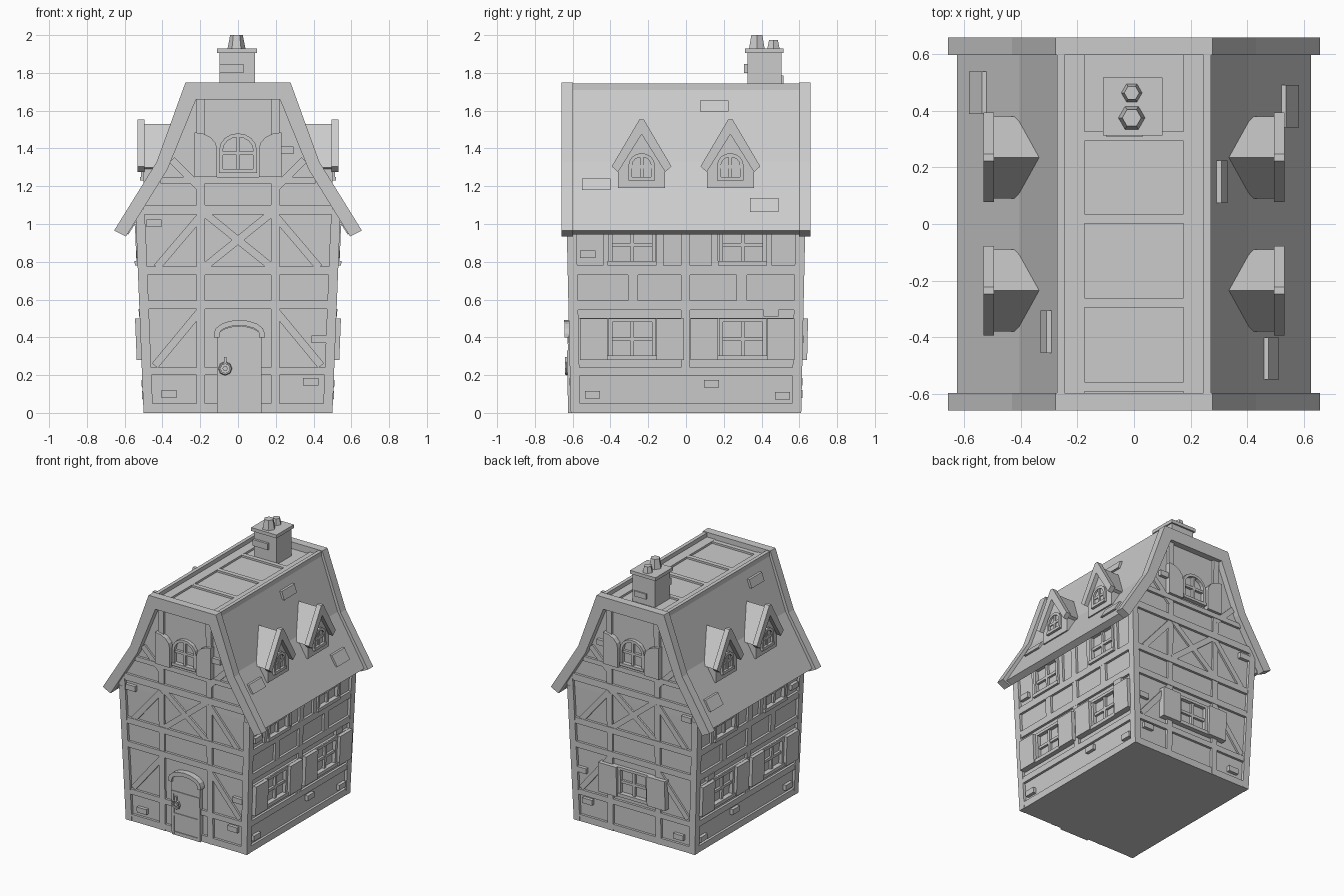
import bpy, bmesh, math

if "Cube" in bpy.data.objects:
    bpy.data.objects.remove(bpy.data.objects["Cube"])

# ---------- helpers ----------
def build(name, solids):
    """Each solid: (polygon in u,v; depth start; depth end; mapping to world)."""
    bm = bmesh.new()
    for poly, d0, d1, M in solids:
        a = [bm.verts.new(M(u, v, d0)) for u, v in poly]
        b = [bm.verts.new(M(u, v, d1)) for u, v in poly]
        bm.faces.new(a)
        bm.faces.new(b[::-1])
        n = len(a)
        for i in range(n):
            j = (i + 1) % n
            bm.faces.new((a[i], b[i], b[j], a[j]))
    bmesh.ops.recalc_face_normals(bm, faces=bm.faces)
    me = bpy.data.meshes.new(name)
    bm.to_mesh(me)
    bm.free()
    ob = bpy.data.objects.new(name, me)
    bpy.context.collection.objects.link(ob)
    return ob

def rect(u0, u1, v0, v1):
    return [(u0, v0), (u1, v0), (u1, v1), (u0, v1)]

def bar(u0, v0, u1, v1, w=0.04):
    l = math.hypot(u1 - u0, v1 - v0)
    a, b = -(v1 - v0) / l * w / 2, (u1 - u0) / l * w / 2
    return [(u0 + a, v0 + b), (u1 + a, v1 + b), (u1 - a, v1 - b), (u0 - a, v0 - b)]

def arch(c, hw, z0, zs, rise, n=8):
    top = [(c + hw * math.cos(math.pi * i / n), zs + rise * math.sin(math.pi * i / n)) for i in range(n + 1)]
    return [(c + hw, z0)] + top + [(c - hw, z0)]

def arch_band(c, hw, z0, zs, rise, t):
    return arch(c, hw, z0, zs, rise) + arch(c, hw - t, z0, zs, rise - t)[::-1]

def mir(poly):
    return [(-u, v) for u, v in poly]

def both(poly):
    half = list(poly)
    return half + mir(half)[::-1]

# wall mappings: walls lean outwards up to z = 1
def end_map(s):
    return lambda u, v, d: (u, s * (0.61 + 0.022 * min(v, 1) + d), v)

def side_map(s):
    return lambda u, v, d: (s * (0.5 + 0.04 * min(v, 1) + d), u, v)

def roof_x(z):
    return 0.405 + (1.33 - z) * (0.603 if z < 1.33 else 0.345)

def roof_map(s):
    return lambda u, v, d: (s * (roof_x(v) + d), u, v)

def dormer_map(s, yc):
    return lambda u, v, d: (s * (0.50 + d), yc + u, v)

def along_y(u, v, d):
    return (u, d, v)

def window(name, M, c, hw, z0, z1):
    zm = (z0 + z1) / 2
    parts = [(rect(c - hw, c - hw + 0.02, z0, z1), -0.025, 0.006, M),
             (rect(c + hw - 0.02, c + hw, z0, z1), -0.025, 0.006, M),
             (rect(c - hw, c + hw, z1 - 0.02, z1), -0.025, 0.007, M),
             (rect(c - hw - 0.005, c + hw + 0.005, z0, z0 + 0.025), -0.025, 0.015, M),
             (rect(c - 0.01, c + 0.01, z0, z1), -0.025, -0.002, M),
             (rect(c - hw, c + hw, zm - 0.01, zm + 0.01), -0.025, -0.003, M)]
    build(name, parts)

def shutters(name, M, c, inner, width, z0, z1):
    build(name, [(rect(c + s * inner, c + s * (inner + width), z0, z1), -0.02, 0.025, M) for s in (-1, 1)])

def arched_window(name, M, hw, z0, zs, rise, out):
    zm = (z0 + zs + rise) / 2
    build(name, [(arch_band(0, hw, z0, zs, rise, 0.02), -0.025, out, M),
                 (rect(-hw, hw, z0, z0 + 0.02), -0.025, out + 0.005, M),
                 (rect(-0.009, 0.009, z0, zs + rise - 0.01), -0.025, out - 0.006, M),
                 (rect(-hw, hw, zm - 0.009, zm + 0.009), -0.025, out - 0.007, M)])

# ---------- plaster core ----------
core = lambda u, v, d: (u, d * (0.59 + 0.022 * min(v, 1)), v)
build("plaster_walls", [
    (both([(0.48, 0.0), (0.52, 1.0)]), -1, 1, core),
    (both([(0.52, 1.0), (0.52, 1.06), (0.39, 1.29), (0.24, 1.69)]), -1, 1, core)])

# ---------- front and back ----------
for s, name in ((-1, "front"), (1, "back")):
    M = end_map(s)
    T = []
    for p in ([(0.455, 0), (0.5, 0), (0.5432, 1.08), (0.495, 1.08)],
              rect(0.175, 0.22, 0, 1.67)):
        T += [(p, -0.05, 0, M), (mir(p), -0.05, 0, M)]
    for z0, z1, w in ((0, 0.05, 0.48), (0.2, 0.24, 0.48), (0.55, 0.595, 0.5),
                      (0.73, 0.775, 0.5), (1.05, 1.1, 0.5), (1.215, 1.25, 0.41)):
        T.append((rect(-w, w, z0, z1), -0.05, -0.002, M))
    for b in ((0.44, 0.25, 0.2, 0.54), (0.43, 0.77, 0.2, 1.04), (0.2, 1.19, 0.35, 1.34),
              (0.18, 0.77, -0.18, 1.06)):
        T += [(bar(*b), -0.05, -0.005, M), (mir(bar(*b)), -0.05, -0.006, M)]
    build(name + "_timbers", T)
    build(name + "_bricks", [(rect(u - 0.04, u + 0.04, v - 0.02, v + 0.02), -0.03, 0.004, M)
          for u, v in ((-0.365, 0.1), (0.385, 0.165), (0.43, 0.39), (-0.445, 1.005), (0.255, 1.39))])
    # attic window with curved shutters
    arched_window(name + "_attic_window", M, 0.1, 1.27, 1.39, 0.09, 0.006)
    sh = [(0.11, 1.25), (0.23, 1.25), (0.23, 1.485)] + \
         [(0.23 - 0.12 * math.sin(a), 1.395 + 0.09 * math.cos(a)) for a in (0.4, 0.8, 1.2, 1.57)]
    build(name + "_attic_shutters", [(sh, -0.02, 0.018, M), (mir(sh), -0.02, 0.018, M)])

window("back_window", end_map(1), 0, 0.125, 0.28, 0.5)
shutters("back_shutters", end_map(1), 0, 0.125, 0.15, 0.28, 0.5)

# ---------- door ----------
F = end_map(-1)
build("door", [(arch(0.007, 0.118, 0, 0.4, 0.06), -0.03, 0.008, F),
               (rect(-0.11, -0.09, 0, 0.33), 0, 0.014, F), (rect(0.105, 0.125, 0, 0.33), 0, 0.014, F)] +
      [(rect(-0.11, 0.125, a, b), 0, 0.013, F) for a, b in ((0, 0.025), (0.145, 0.165), (0.31, 0.33))])
build("door_arch", [(arch_band(0.007, 0.135, 0.4, 0.42, 0.072, 0.03), -0.02, 0.024, F)])
ring = lambda r: [(-0.068 + r * math.cos(i * math.pi / 3), 0.235 + r * math.sin(i * math.pi / 3)) for i in range(6)]
build("knocker_plate", [(ring(0.014), 0, 0.024, F), (rect(-0.075, -0.061, 0.26, 0.295), 0, 0.024, F)])
bpy.ops.mesh.primitive_torus_add(major_segments=8, minor_segments=5, major_radius=0.03, minor_radius=0.007,
                                 location=F(-0.068, 0.235, 0.018), rotation=(math.pi / 2, 0, 0))
bpy.context.object.name = "knocker_ring"

# ---------- long sides ----------
for s, name in ((1, "right"), (-1, "left")):
    M = side_map(s)
    T = []
    for p in ([(0.56, 0), (0.61, 0), (0.632, 1.0), (0.58, 1.0)],):
        T += [(p, -0.05, 0, M), (mir(p), -0.05, 0, M)]
    for z0, z1 in ((0, 0.05), (0.195, 0.24), (0.5, 0.5 + 0.002), (0.545, 0.595), (0.73, 0.78)):
        T.append((rect(-0.59, 0.59, z0, z1), -0.05, -0.002, M))
    T.append((rect(-0.027, 0.022, 0.24, 1.0), -0.05, -0.003, M))
    for y in (-0.28, 0.295):
        T.append((rect(y - 0.027, y + 0.027, 0.59, 0.735), -0.05, -0.003, M))
        for k in (-1, 1):
            T.append((rect(y + k * 0.125, y + k * 0.16, 0.78, 1.0), -0.05, -0.004, M))
    build(name + "_timbers", T)
    build(name + "_bricks", [(rect(u - 0.04, u + 0.04, v - 0.02, v + 0.02), -0.03, 0.004, M)
          for u, v in ((-0.495, 0.095), (0.51, 0.09), (0.135, 0.155), (0.45, 0.53), (-0.52, 0.84))])
    for i, y in enumerate((-0.285, 0.3)):
        window(f"{name}_lower_window_{i}", M, y, 0.125, 0.28, 0.5)
        shutters(f"{name}_lower_shutters_{i}", M, y, 0.13, 0.145, 0.28, 0.5)
        window(f"{name}_upper_window_{i}", M, y, 0.125, 0.78, 1.0)

# ---------- roof ----------
outer = [(0.625, 0.965), (0.405, 1.33), (0.272, 1.71), (0.272, 1.745), (0.245, 1.745),
         (0.245, 1.715), (0.175, 1.715), (0.175, 1.70)]
inner = [(0.58, 0.945), (0.365, 1.29), (0.225, 1.66)]
build("roof_shell", [(both(outer) + both(inner)[::-1], -0.605, 0.605, along_y)])
verge = both([(0.656, 0.965), (0.43, 1.33), (0.278, 1.75)]) + \
    both([(0.593, 0.934), (0.373, 1.29), (0.222, 1.66)])[::-1]
build("gable_boards", [(verge, s * 0.597, s * 0.658, along_y) for s in (-1, 1)])
build("roof_battens", [(rect(-0.18, 0.18, 1.69, 1.714), y - 0.017, y + 0.017, along_y)
                       for y in (0.31, 0.018, -0.278, -0.575)])
tiles = {1: ((-0.475, 1.21, 0.06), (0.415, 1.1, 0.075), (0.15, 1.625, 0.06)),
         -1: ((0.463, 1.1, 0.075), (-0.38, 1.625, 0.06))}
build("loose_tiles", [(rect(y - 0.075, y + 0.075, z - h / 2, z + h / 2), -0.02, 0.016, roof_map(s))
                      for s in tiles for y, z, h in tiles[s]])

# ---------- dormers ----------
for s, side in ((1, "right"), (-1, "left")):
    for i, y in enumerate((-0.235, 0.235)):
        M = dormer_map(s, y)
        n = f"{side}_dormer_{i}"
        build(n + "_body", [(both([(0.125, 1.19), (0.125, 1.33), (0.005, 1.5)]), -0.18, 0, M)])
        build(n + "_roof", [([(0.145, 1.3), (0, 1.53), (-0.145, 1.3), (-0.115, 1.285), (0, 1.48), (0.115, 1.285)],
                             -0.17, 0.001, M)])
        build(n + "_gable", [([(0.158, 1.305), (0.012, 1.553), (-0.012, 1.553), (-0.158, 1.305), (-0.125, 1.275),
                               (0, 1.475), (0.125, 1.275)], -0.005, 0.032, M)])
        arched_window(n + "_window", M, 0.07, 1.23, 1.31, 0.065, 0.014)

# ---------- chimney ----------
build("chimney", [(rect(-0.097, 0.09, 1.69, 1.91), 0.325, 0.505, along_y),
                  (rect(-0.11, 0.1, 1.905, 1.93), 0.312, 0.517, along_y),
                  (rect(-0.097, 0.03, 1.8, 1.847), 0.308, 0.34, along_y),
                  (rect(-0.03, 0.07, 1.745, 1.785), 0.49, 0.515, along_y)])
for i, (y, r, h) in enumerate(((0.375, 0.048, 0.075), (0.463, 0.038, 0.05))):
    bpy.ops.mesh.primitive_cone_add(vertices=6, radius1=r, radius2=r * 0.7, depth=h,
                                    location=(-0.008, y, 1.925 + h / 2), rotation=(0, 0, math.pi / 6 * 3))
    bpy.context.object.name = f"chimney_pot_{i}"
